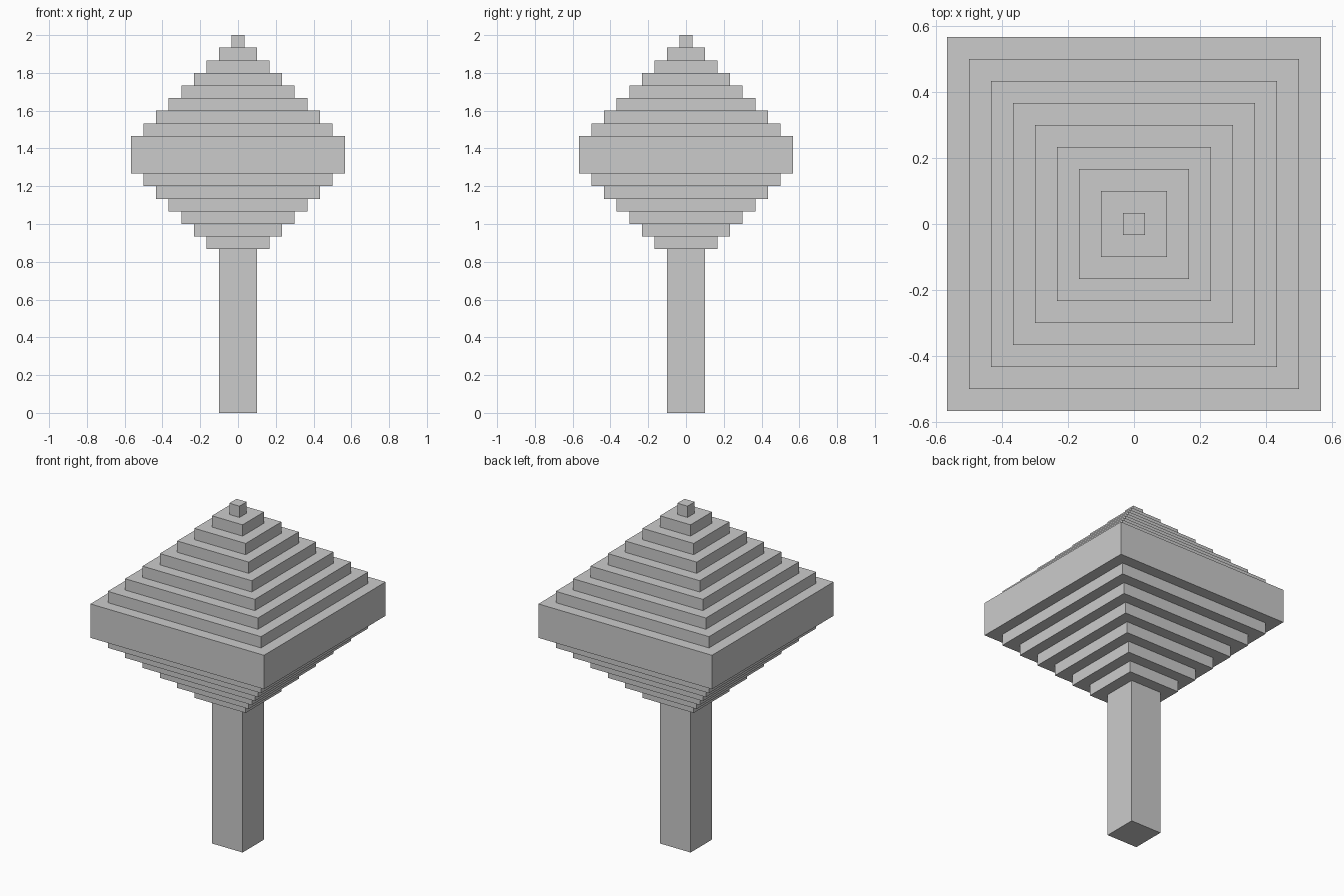
import bpy, bmesh

if "Cube" in bpy.data.objects:
    bpy.data.objects.remove(bpy.data.objects["Cube"])

U = 2 / 30  # one block: the model is 30 blocks tall


def square_loft(name, profile, cap_bottom=False, cap_top=False):
    """Skin square rings given as (half width, height) in blocks."""
    bm = bmesh.new()
    rings = [[bm.verts.new((sx * h * U, sy * h * U, z * U))
              for sx, sy in ((-1, -1), (1, -1), (1, 1), (-1, 1))]
             for h, z in profile]
    for low, high in zip(rings, rings[1:]):
        for i in range(4):
            j = (i + 1) % 4
            bm.faces.new((low[i], low[j], high[j], high[i]))
    if cap_bottom:
        bm.faces.new(rings[0][::-1])
    if cap_top:
        bm.faces.new(rings[-1])
    mesh = bpy.data.meshes.new(name)
    bm.to_mesh(mesh)
    bm.free()
    obj = bpy.data.objects.new(name, mesh)
    bpy.context.collection.objects.link(obj)
    return obj


# Trunk: square post, open where it meets the canopy
square_loft("trunk", [(1.5, 0), (1.5, 13)], cap_bottom=True)

# Canopy: (width, bottom, top) of each stepped layer
layers = [(5 + 2 * i, 13 + i, 14 + i) for i in range(6)]    # widening underside
layers.append((17, 19, 22))                                 # thick middle band
layers += [(15 - 2 * i, 22 + i, 23 + i) for i in range(8)]  # narrowing top
profile = [(1.5, 13)]
for width, bottom, top in layers:
    profile += [(width / 2, bottom), (width / 2, top)]
square_loft("canopy", profile, cap_top=True)
